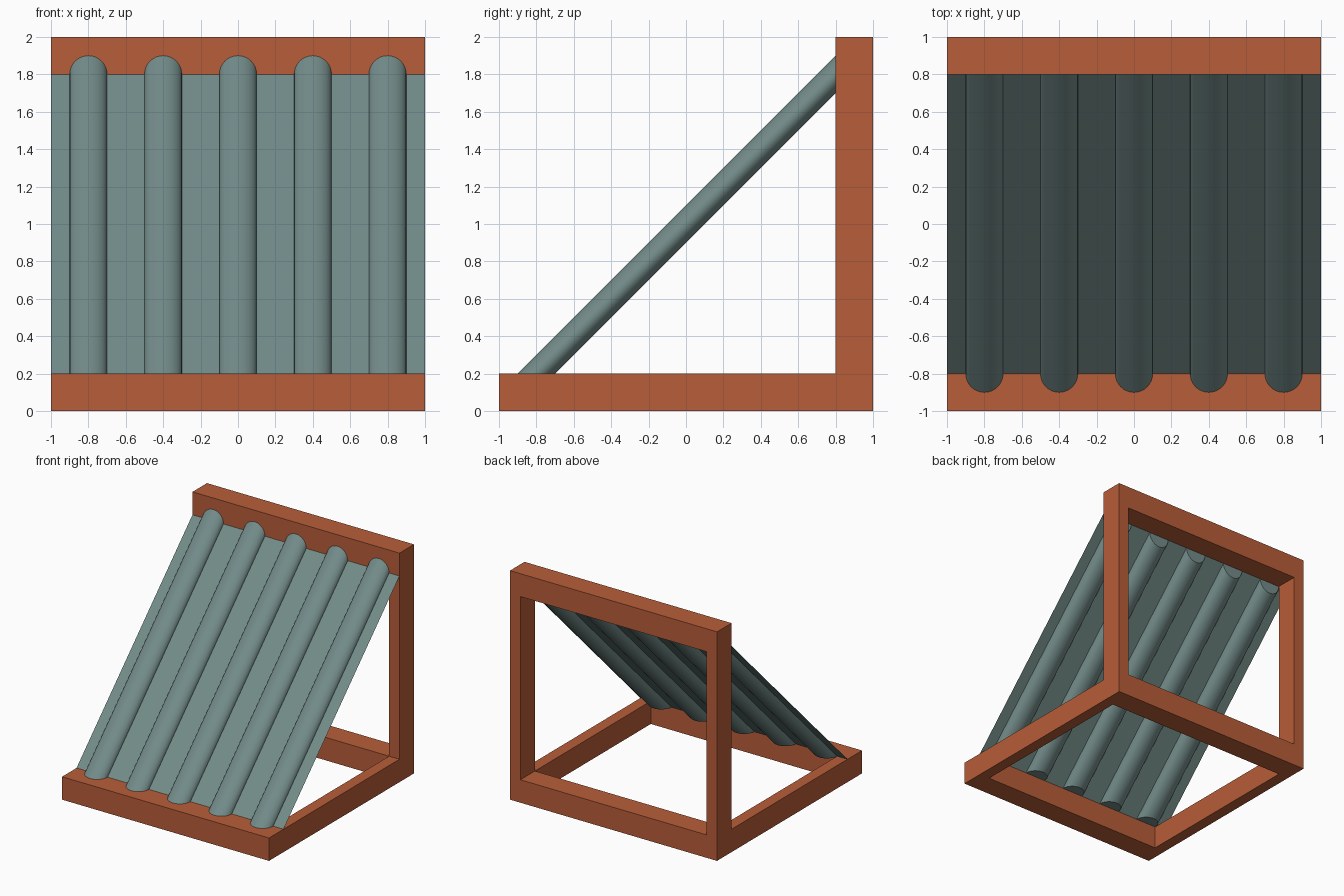
import bpy, bmesh, math

if "Cube" in bpy.data.objects:
    bpy.data.objects.remove(bpy.data.objects["Cube"])


def material(name, rgb):
    m = bpy.data.materials.new(name)
    m.diffuse_color = (*rgb, 1)
    m.use_nodes = True
    m.node_tree.nodes["Principled BSDF"].inputs["Base Color"].default_value = m.diffuse_color
    return m


RUST = material("rust_paint", (0.48, 0.11, 0.04))
SLATE = material("slate_metal", (0.17, 0.26, 0.25))


def finish(name, bm, mat):
    bmesh.ops.recalc_face_normals(bm, faces=bm.faces)
    mesh = bpy.data.meshes.new(name)
    bm.to_mesh(mesh)
    bm.free()
    mesh.materials.append(mat)
    ob = bpy.data.objects.new(name, mesh)
    bpy.context.collection.objects.link(ob)
    return ob


def ring_frame(name, to_3d, skip_back=False):
    """Rectangular frame: bars 0.2 deep, side rails 0.1 wide; to_3d maps (u, v, w)."""
    bm = bmesh.new()
    outer = [(-1, -1), (1, -1), (1, 1), (-1, 1)]
    inner = [(-.9, -.8), (.9, -.8), (.9, .8), (-.9, .8)]
    o, i = [[[bm.verts.new(to_3d(u, v, w)) for u, v in loop] for w in (0, .2)]
            for loop in (outer, inner)]
    for k in range(4):
        n = (k + 1) % 4
        for a, b in ((o[0], i[0]), (o[1], i[1]), (o[0], o[1]), (i[0], i[1])):
            bm.faces.new((a[k], a[n], b[n], b[k]))
    return finish(name, bm, RUST)


# Floor frame and upright back frame, sharing the rear bottom bar
ring_frame("floor_frame", lambda u, v, w: (u, v, w))
ring_frame("back_frame", lambda u, v, w: (u, 1 - w, v + 1))

# Thin sloping sheet
bm = bmesh.new()
bm.faces.new([bm.verts.new(p) for p in
              ((-1, -.8, .2), (1, -.8, .2), (1, .8, 1.8), (-1, .8, 1.8))])
finish("sloping_sheet", bm, SLATE)

# Five round ribs, cut level at the floor frame and upright at the back frame
SIDES, R = 32, 0.1
for n in range(5):
    x = -.8 + .4 * n
    bm = bmesh.new()
    low, high = [], []
    for k in range(SIDES):
        a = math.tau * k / SIDES
        dx, d = R * math.cos(a), R * math.sin(a)
        low.append(bm.verts.new((x + dx, -.8 - d, .2)))
        high.append(bm.verts.new((x + dx, .8, 1.8 + d)))
    for k in range(SIDES):
        j = (k + 1) % SIDES
        bm.faces.new((low[k], low[j], high[j], high[k])).smooth = True
    bm.faces.new(low)
    bm.faces.new(high)
    rib = finish(f"rib_{n + 1}", bm, SLATE)
    bpy.ops.object.select_all(action='DESELECT')
    rib.select_set(True)
    bpy.context.view_layer.objects.active = rib
    bpy.ops.object.shade_smooth_by_angle(angle=math.radians(40))
